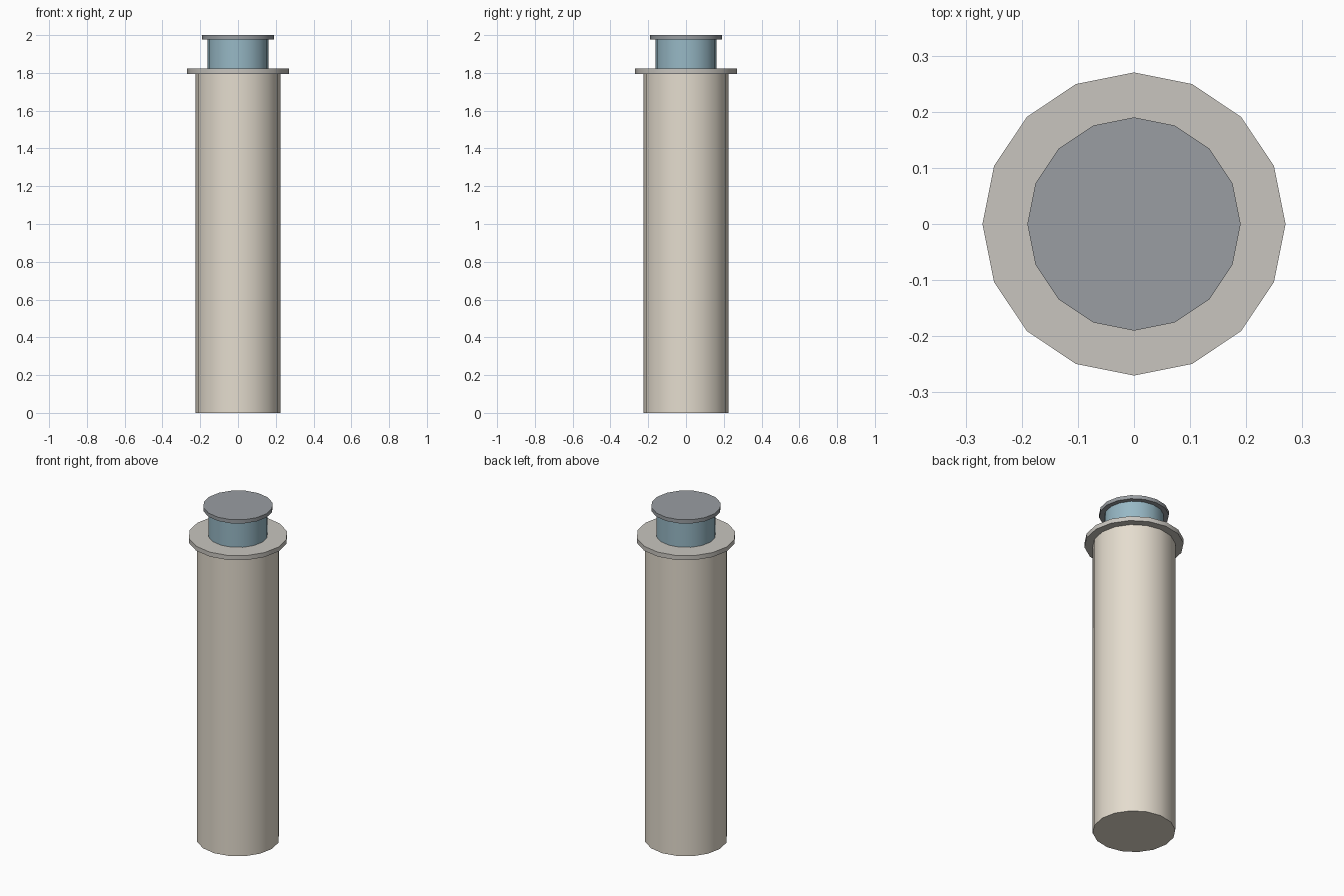
import bpy
import math

if "Cube" in bpy.data.objects:
    bpy.data.objects.remove(bpy.data.objects["Cube"])

SIDES = 16


def material(name, rgb):
    m = bpy.data.materials.new(name)
    m.diffuse_color = (*rgb, 1.0)
    m.use_nodes = True
    m.node_tree.nodes["Principled BSDF"].inputs["Base Color"].default_value = m.diffuse_color
    return m


def drum(name, radius, z0, z1, mat=None):
    """Upright 16-sided cylinder with corners on the x and y axes."""
    bpy.ops.mesh.primitive_cylinder_add(
        vertices=SIDES, radius=radius, depth=z1 - z0,
        location=(0, 0, (z0 + z1) / 2))
    obj = bpy.context.object
    obj.name = name
    if mat:
        obj.data.materials.append(mat)
    bpy.ops.object.shade_smooth_by_angle(angle=math.radians(40))
    return obj


cream = material("cream", (0.78, 0.72, 0.62))
stone = material("stone", (0.58, 0.56, 0.52))
glass = material("blue_glass", (0.31, 0.48, 0.56))
slate = material("slate", (0.32, 0.34, 0.36))

# Tall shaft
drum("tower_shaft", 0.225, 0.0, 1.80, cream)
# Overhanging ring at the top of the shaft
drum("gallery_ring", 0.27, 1.795, 1.822, stone)
# Blue drum standing on the ring
drum("lantern_drum", 0.162, 1.822, 1.98, glass)
# Thin lid
drum("top_cap", 0.19, 1.978, 2.0, slate)
